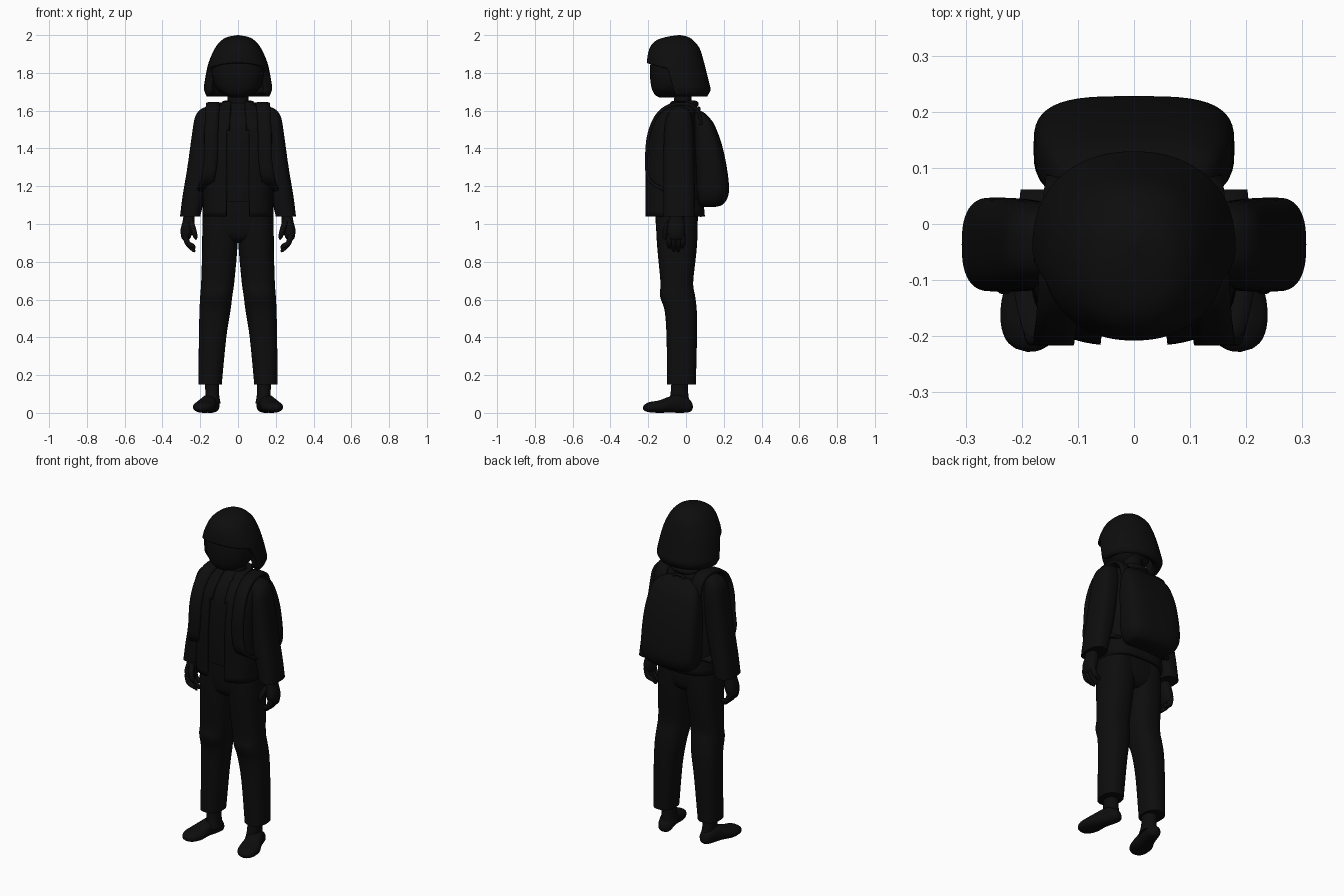
import bpy, bmesh, math
from mathutils import Matrix, Vector

if "Cube" in bpy.data.objects:
    bpy.data.objects.remove(bpy.data.objects["Cube"])

black = bpy.data.materials.new("near_black")
black.diffuse_color = (0.004, 0.004, 0.004, 1)
black.use_nodes = True
black.node_tree.nodes["Principled BSDF"].inputs["Base Color"].default_value = black.diffuse_color


def finish(ob, mirror=False, thick=0, offset=-1):
    bpy.context.collection.objects.link(ob)
    ob.data.materials.append(black)
    if thick:
        m = ob.modifiers.new("thickness", 'SOLIDIFY')
        m.thickness, m.offset = thick, offset
    if mirror:
        m = ob.modifiers.new("mirror", 'MIRROR')
        m.use_mirror_merge = False
    return ob


def skin(name, rows, closed=True, wrap=True, skip=None, **kw):
    """Join rows of points into a surface, with optional end caps."""
    bm = bmesh.new()
    vs = [[bm.verts.new(p) for p in r] for r in rows]
    n = len(vs[0])
    for a, b in zip(vs, vs[1:]):
        for j in range(n if wrap else n - 1):
            q = [a[j], a[(j + 1) % n], b[(j + 1) % n], b[j]]
            c = sum((v.co for v in q), Vector()) / 4
            if not (skip and skip(c)):
                bm.faces.new(q)
    if closed:
        bm.faces.new(vs[0][::-1])
        bm.faces.new(vs[-1])
    loose = [v for v in bm.verts if not v.link_faces]
    bmesh.ops.delete(bm, geom=loose, context='VERTS')
    me = bpy.data.meshes.new(name)
    bm.to_mesh(me)
    bm.free()
    return finish(bpy.data.objects.new(name, me), **kw)


def spline(keys, steps):
    """Catmull-Rom interpolation of tuples."""
    k = [Vector(t) for t in keys]
    k = [k[0]] + k + [k[-1]]
    out = []
    for i in range(1, len(k) - 2):
        p0, p1, p2, p3 = k[i - 1:i + 3]
        for s in range(steps):
            t = s / steps
            out.append(0.5 * (2 * p1 + (p2 - p0) * t + (2 * p0 - 5 * p1 + 4 * p2 - p3) * t * t
                              + (3 * p1 - p0 - 3 * p2 + p3) * t ** 3))
    return out + [k[-2]]


def oval(x0, x1, y0, y1, a, e):
    c, s = math.cos(a), math.sin(a)
    return ((x0 + x1) / 2 + (x1 - x0) / 2 * math.copysign(abs(c) ** (2 / e), c),
            (y0 + y1) / 2 + (y1 - y0) / 2 * math.copysign(abs(s) ** (2 / e), s))


def loft(name, keys, e=2.3, n=48, mat=Matrix(), steps=4, **kw):
    """Rings given as (z, x0, x1, y0, y1)."""
    rows = [[mat @ Vector((*oval(*r[1:], math.tau * j / n, e), r[0])) for j in range(n)]
            for r in spline(keys, steps)]
    return skin(name, rows, **kw)


def sym(keys):
    return [(z, -h, h, y0, y1) for z, h, y0, y1 in keys]


def tube(name, pts, radii, **kw):
    cu = bpy.data.curves.new(name, 'CURVE')
    cu.dimensions, cu.bevel_depth, cu.bevel_resolution, cu.use_fill_caps = '3D', 1, 3, True
    sp = cu.splines.new('POLY')
    path = spline([(*p, r) for p, r in zip(pts, radii)], 4)
    sp.points.add(len(path) - 1)
    for q, p in zip(sp.points, path):
        q.co, q.radius = (*p[:3], 1), p[3]
    sp.use_smooth = True
    return finish(bpy.data.objects.new(name, cu), **kw)


# head and neck
loft("head", sym([(1.67, .03, -.14, -.06), (1.685, .075, -.165, 0), (1.72, .115, -.182, .03),
                  (1.78, .135, -.19, .06), (1.86, .135, -.185, .06), (1.93, .09, -.14, .04)]))
loft("neck", sym([(1.55, .07, -.08, .04), (1.62, .058, -.065, .03), (1.74, .055, -.06, .03)]))

# bob hair: hem rises to a fringe over the face
hair_keys = spline(sym([(1.675, .165, -.195, .112), (1.71, .18, -.205, .13), (1.75, .177, -.207, .122),
                        (1.85, .157, -.208, .097), (1.93, .122, -.193, .072), (1.97, .09, -.16, .04),
                        (1.99, .055, -.105, .012), (2.0, .004, -.04, -.03)]), 6)


def hair_ring(z):
    for a, b in zip(hair_keys, hair_keys[1:]):
        if z <= b[0]:
            return a.lerp(b, max(0, (z - a[0]) / (b[0] - a[0])))
    return hair_keys[-1]


def hem(a):
    d = abs((a + math.pi / 2 + math.pi) % math.tau - math.pi)
    t = min(1, max(0, (math.radians(86) - d) / math.radians(12)))
    return 1.676 + t * t * (3 - 2 * t) * (.142 + .035 * max(0, math.cos(d + .1)))


hair_rows = []
for i in range(33):
    u = math.sin(math.pi / 2 * i / 32)
    row = []
    for j in range(96):
        a = math.tau * j / 96
        z = hem(a) + u * (2.0 - hem(a))
        row.append((*oval(*hair_ring(z)[1:], a, 2.2), z))
    hair_rows.append(row)
hair = skin("hair", hair_rows, closed=False, thick=.045)
bm = bmesh.new()
bm.from_mesh(hair.data)
bmesh.ops.holes_fill(bm, edges=[e for e in bm.edges if e.is_boundary and e.verts[0].co.z > 1.99])
bm.to_mesh(hair.data)
bm.free()

# shirt and open jacket
loft("shirt", sym([(1.12, .165, -.196, .05), (1.3, .16, -.196, .04), (1.48, .15, -.18, .04),
                   (1.57, .13, -.145, .035), (1.62, .08, -.09, .035), (1.64, .06, -.07, .03)]), e=2.8)
loft("jacket", sym([(1.04, .188, -.217, .1), (1.2, .185, -.217, .085), (1.35, .183, -.213, .07),
                    (1.5, .182, -.193, .06), (1.565, .172, -.163, .055), (1.6, .15, -.13, .052),
                    (1.622, .105, -.103, .048), (1.65, .068, -.08, .042)]),
     e=2.9, n=96, closed=False, thick=.018,
     skip=lambda c: abs(c.x) < .06 - .02 * (c.z > 1.5) and c.y < -.06)
tube("collar", [(.055, -.09, 1.6), (.075, -.05, 1.622), (.07, .01, 1.635), (.035, .045, 1.635),
                (-.035, .045, 1.635), (-.07, .01, 1.635), (-.075, -.05, 1.622), (-.055, -.09, 1.6)],
     [.01, .016, .018, .018, .018, .018, .016, .01])
loft("sleeve", [(1.04, .2, .307, -.12, .047), (1.15, .175, .293, -.12, .047), (1.3, .143, .268, -.12, .045),
                (1.5, .115, .24, -.115, .04), (1.57, .11, .226, -.1, .03), (1.605, .11, .2, -.08, .015),
                (1.622, .13, .165, -.05, -.015)], e=2.6, mirror=True)

# hands
loft("palm", [(1.08, .232, .285, -.085, -.015), (1.02, .23, .292, -.092, -.01), (.97, .235, .304, -.1, -.005),
              (.93, .25, .3, -.095, -.01), (.915, .262, .29, -.08, -.025)], mirror=True)
for k, (y, tip) in enumerate([(-.088, .87), (-.065, .853), (-.041, .852), (-.018, .872)]):
    tube("finger_%d" % (k + 1), [(.28, y, .945), (.268, y, .9), (.238, y, tip + .012), (.228, y, tip)],
         [.015, .015, .011, .004], mirror=True)
tube("thumb", [(.25, -.085, 1.01), (.236, -.108, .97), (.226, -.112, .935), (.222, -.108, .918)],
     [.016, .015, .012, .004], mirror=True)

# trousers
loft("trouser_hips", sym([(.9, .06, -.11, .02), (.93, .14, -.145, .05), (1.0, .188, -.16, .062),
                          (1.14, .175, -.165, .06)]), e=2.6)
loft("trouser_leg", [(.15, .086, .21, -.1, .052), (.4, .062, .207, -.103, .058), (.54, .04, .204, -.113, .057),
                     (.62, .03, .2, -.138, .048), (.69, .02, .195, -.135, .038), (.85, .005, .19, -.15, .055),
                     (.95, 0, .189, -.157, .061), (1.06, 0, .183, -.16, .06)], e=2.4, mirror=True)

# ankles and shoes, toes turned out
loft("ankle", [(.05, .092, .17, -.095, .022), (.1, .1, .172, -.082, .012), (.2, .1, .178, -.075, .012)],
     mirror=True)
t = math.radians(16)
toe_out = Matrix(((math.cos(t), 0, math.sin(t), .128), (math.sin(t), 0, -math.cos(t), .033),
                  (0, 1, 0, 0), (0, 0, 0, 1)))
loft("shoe", [(0, -.012, .012, .02, .045), (.018, -.036, .036, .004, .072), (.07, -.043, .043, 0, .098),
              (.12, -.048, .048, .002, .088), (.18, -.06, .058, 0, .066), (.23, -.055, .048, .003, .058),
              (.258, -.034, .03, .01, .045), (.268, -.012, .01, .02, .032)], mat=toe_out, mirror=True)

# backpack
loft("backpack", sym([(1.09, .1, .08, .15), (1.1, .14, .06, .19), (1.135, .166, .05, .218),
                      (1.19, .178, .045, .228), (1.3, .178, .045, .216), (1.42, .172, .04, .19),
                      (1.52, .155, .04, .153), (1.565, .132, .04, .122), (1.59, .1, .045, .095),
                      (1.6, .06, .05, .075)]), e=3.3)
strap = spline([(.12, .08, 1.53), (.122, .068, 1.59), (.126, .03, 1.632), (.13, -.04, 1.64), (.134, -.11, 1.618),
                (.138, -.165, 1.56), (.142, -.2, 1.46), (.145, -.208, 1.34), (.16, -.195, 1.24),
                (.178, -.1, 1.18), (.165, .06, 1.14)], 5)
skin("backpack_strap", [[p + Vector((w, 0, -abs(w) * .15)) for w in (-.036, -.012, .012, .036)] for p in strap],
     closed=False, wrap=False, mirror=True, thick=.016, offset=0)
tube("backpack_handle", [(-.035, .07, 1.58), (-.025, .068, 1.61), (.025, .068, 1.61), (.035, .07, 1.58)],
     [.008] * 4)

# smooth shading with crisp hems
for ob in bpy.data.objects:
    if ob.type == 'MESH':
        ob.select_set(True)
        bpy.context.view_layer.objects.active = ob
bpy.ops.object.shade_smooth_by_angle(angle=math.radians(45))
